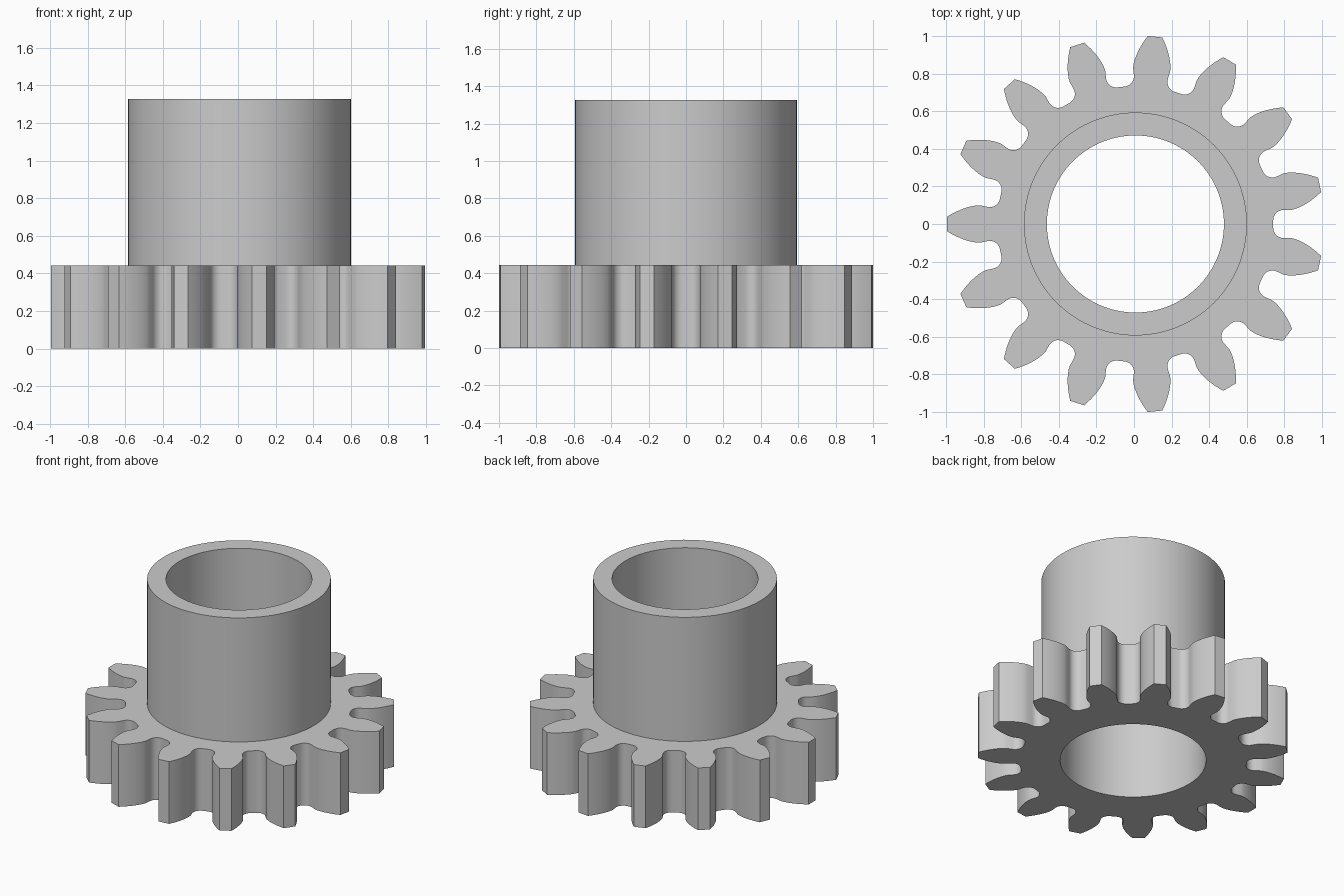
import bpy, bmesh, math

if "Cube" in bpy.data.objects:
    bpy.data.objects.remove(bpy.data.objects["Cube"])

CX = 0.0075                       # gear axis, offset so the odd tooth count is centred
TEETH, MODULE = 15, 0.118
R_TIP, R_ROOT = 1.0025, 0.733
R_PITCH = TEETH * MODULE / 2
R_BASE = R_PITCH * math.cos(math.radians(20))
R_BORE, R_HUB = 0.471, 0.593
Z_GEAR, Z_TOP = 0.443, 1.327
SEG = 120

steel = bpy.data.materials.new("grey steel")
steel.diffuse_color = (0.6, 0.6, 0.6, 1)
steel.use_nodes = True
steel.node_tree.nodes["Principled BSDF"].inputs["Base Color"].default_value = steel.diffuse_color


def inv(a):
    return math.tan(a) - a


def finish(bm, name):
    bmesh.ops.recalc_face_normals(bm, faces=bm.faces)
    me = bpy.data.meshes.new(name)
    bm.to_mesh(me)
    bm.free()
    me.materials.append(steel)
    ob = bpy.data.objects.new(name, me)
    ob.location.x = CX
    bpy.context.collection.objects.link(ob)
    bpy.context.view_layer.objects.active = ob
    ob.select_set(True)
    bpy.ops.object.shade_smooth_by_angle(angle=math.radians(30))
    ob.select_set(False)
    return ob


def circle(r, n=SEG):
    return [(r * math.cos(2 * math.pi * i / n), r * math.sin(2 * math.pi * i / n))
            for i in range(n)]


def valley_side():
    """Half of one tooth gap, root to tip, as (radius, angle from gap centre)."""
    half_pitch = math.pi / TEETH
    base_half = math.pi / (2 * TEETH) + inv(math.radians(20))
    w = R_BASE * math.sin(half_pitch - base_half)
    f = 0.055
    pts = []
    for i in range(8):                                   # root fillet
        a = math.pi / 2 * i / 7
        x, y = R_ROOT + f - f * math.cos(a), w - f + f * math.sin(a)
        pts.append((math.hypot(x, y), math.atan2(y, x)))
    for i in range(9):                                   # involute flank
        r = R_BASE + (R_TIP - R_BASE) * i / 8
        pts.append((r, half_pitch - base_half + inv(math.acos(R_BASE / r))))
    return pts


# gear outline, gap by gap
side = valley_side()
gap = [(r, -a) for r, a in reversed(side)] + side
outline = []
for k in range(TEETH):
    c = 2 * math.pi * k / TEETH
    outline += [(r * math.cos(c + a), r * math.sin(c + a)) for r, a in gap]

# toothed wheel with bore
bm = bmesh.new()
edges = []
for loop in (outline, circle(R_BORE)):
    vs = [bm.verts.new((x, y, 0)) for x, y in loop]
    edges += [bm.edges.new((vs[i], vs[(i + 1) % len(vs)])) for i in range(len(vs))]
bmesh.ops.triangle_fill(bm, edges=edges, use_beauty=True)
ext = bmesh.ops.extrude_face_region(bm, geom=bm.faces[:], use_keep_orig=True)
bmesh.ops.translate(bm, vec=(0, 0, Z_GEAR),
                    verts=[v for v in ext["geom"] if isinstance(v, bmesh.types.BMVert)])
finish(bm, "toothed_wheel")

# hub tube standing on the wheel
bm = bmesh.new()
rings = [[bm.verts.new((x, y, z)) for x, y in circle(r)]
         for r, z in ((R_HUB, Z_GEAR), (R_HUB, Z_TOP), (R_BORE, Z_TOP), (R_BORE, Z_GEAR))]
for a, b in zip(rings, rings[1:]):
    for i in range(SEG):
        j = (i + 1) % SEG
        bm.faces.new((a[i], a[j], b[j], b[i]))
finish(bm, "hub_tube")
